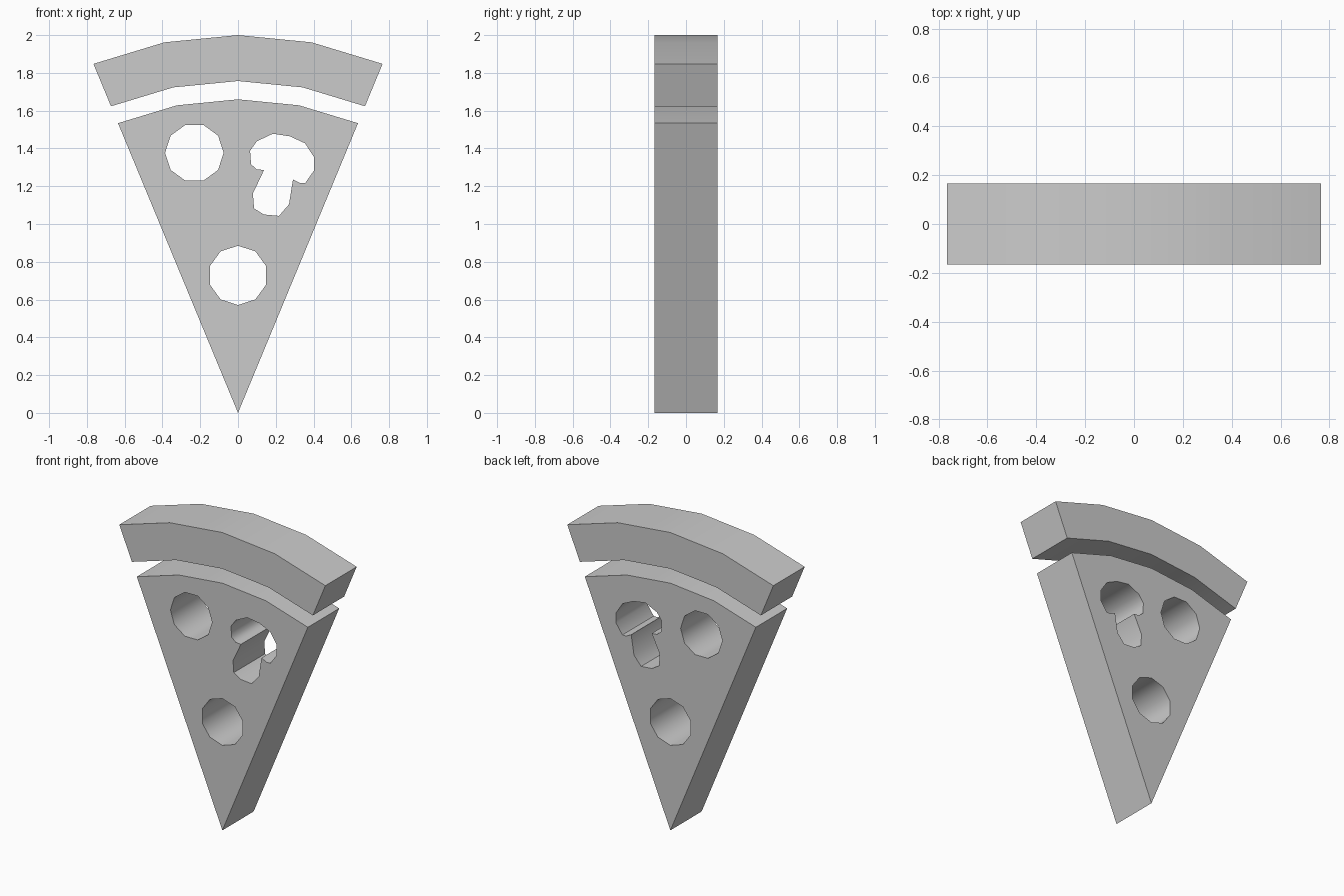
import bpy, bmesh
from math import sin, cos, pi, radians

if "Cube" in bpy.data.objects:
    bpy.data.objects.remove(bpy.data.objects["Cube"])

HALF_DEPTH = 0.166
HALF_ANGLE = 22.5


def arc(r, steps=4):
    """Points along the top arc, left to right."""
    angles = [radians(-HALF_ANGLE + 2 * HALF_ANGLE * i / steps) for i in range(steps + 1)]
    return [(r * sin(a), r * cos(a)) for a in angles]


def round_hole(x, z, r, start=0.0, n=10):
    return [(x + r * cos(start + 2 * pi * i / n), z + r * sin(start + 2 * pi * i / n))
            for i in range(n)]


def plate(name, loops):
    """Extrude a filled outline (further loops are holes) into an upright plate."""
    curve = bpy.data.curves.new(name + "_outline", 'CURVE')
    curve.dimensions = '2D'
    curve.fill_mode = 'BOTH'
    curve.extrude = HALF_DEPTH
    for loop in loops:
        spline = curve.splines.new('POLY')
        spline.points.add(len(loop) - 1)
        for p, (x, z) in zip(spline.points, loop):
            p.co = (x, z, 0, 1)
        spline.use_cyclic_u = True
    obj = bpy.data.objects.new(name, curve)
    bpy.context.collection.objects.link(obj)
    bpy.ops.object.select_all(action='DESELECT')
    obj.select_set(True)
    bpy.context.view_layer.objects.active = obj
    obj.rotation_euler = (pi / 2, 0, 0)
    bpy.ops.object.convert(target='MESH')
    obj = bpy.context.object
    obj.name = name
    bpy.ops.object.transform_apply(location=False, rotation=True, scale=False)
    # Weld caps to walls and tidy the faces
    bm = bmesh.new()
    bm.from_mesh(obj.data)
    bmesh.ops.remove_doubles(bm, verts=bm.verts, dist=0.0005)
    bmesh.ops.recalc_face_normals(bm, faces=bm.faces)
    bm.to_mesh(obj.data)
    bm.free()
    bpy.ops.object.shade_smooth_by_angle(angle=radians(45))
    return obj


# Crust band
plate("crust", [arc(2.0) + arc(1.757)[::-1]])

# Mushroom-shaped cut-out: cap, then stem
mushroom = [
    (0.064, 1.388), (0.10, 1.438), (0.185, 1.478), (0.275, 1.464), (0.355, 1.427),
    (0.403, 1.353), (0.403, 1.284), (0.356, 1.217), (0.328, 1.217), (0.291, 1.236),
    (0.270, 1.104), (0.217, 1.043), (0.138, 1.05), (0.085, 1.082), (0.079, 1.162),
    (0.138, 1.286), (0.10, 1.289), (0.069, 1.316),
]

# Slice with two round holes and the mushroom
plate("slice", [
    [(0, 0)] + arc(1.66),
    round_hole(-0.231, 1.377, 0.155),
    round_hole(0, 0.728, 0.157, pi / 2),
    mushroom,
])
